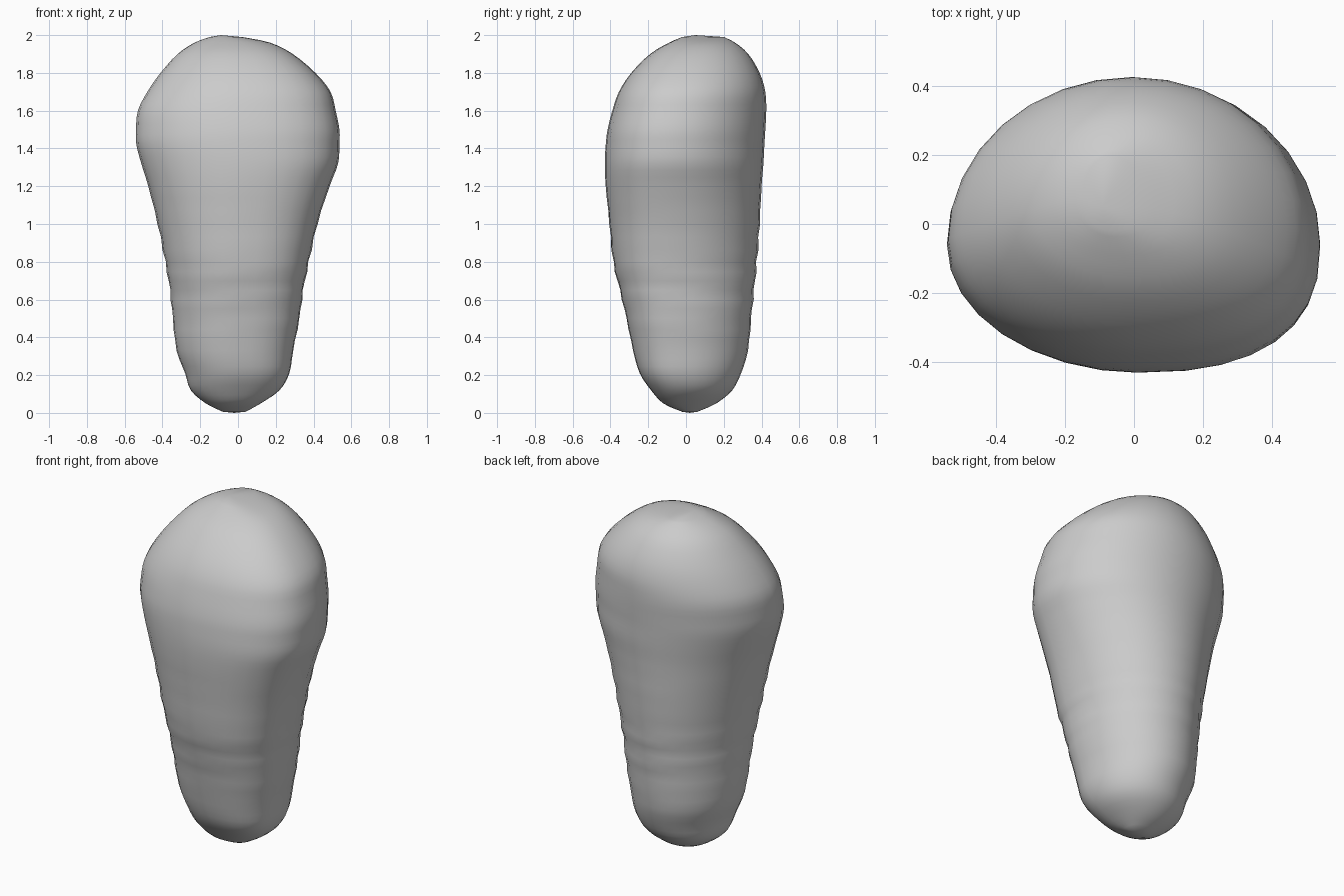
import bpy, bmesh, math

if "Cube" in bpy.data.objects:
    bpy.data.objects.remove(bpy.data.objects["Cube"])

SIDES = 32
STEPS = 3

# Profile: z, x min, x max, y min, y max
PROFILE = [
    (0.006, -0.08, 0.04, -0.02, 0.06),
    (0.05, -0.17, 0.12, -0.12, 0.16),
    (0.12, -0.25, 0.22, -0.185, 0.245),
    (0.21, -0.28, 0.272, -0.245, 0.292),
    (0.33, -0.325, 0.292, -0.28, 0.328),
    (0.50, -0.345, 0.325, -0.315, 0.345),
    (0.65, -0.36, 0.345, -0.35, 0.36),
    (0.80, -0.385, 0.375, -0.385, 0.375),
    (1.00, -0.425, 0.42, -0.405, 0.39),
    (1.20, -0.475, 0.485, -0.425, 0.40),
    (1.32, -0.512, 0.53, -0.43, 0.41),
    (1.42, -0.538, 0.537, -0.425, 0.415),
    (1.50, -0.54, 0.537, -0.415, 0.42),
    (1.60, -0.53, 0.517, -0.39, 0.425),
    (1.70, -0.48, 0.49, -0.355, 0.42),
    (1.80, -0.41, 0.41, -0.29, 0.39),
    (1.90, -0.32, 0.29, -0.19, 0.33),
    (1.96, -0.23, 0.17, -0.09, 0.26),
    (1.99, -0.15, 0.02, -0.02, 0.20),
]


def spline(a, b, c, d, t):
    return b + 0.5 * t * (c - a + t * (2*a - 5*b + 4*c - d + t * (3*(b - c) + d - a)))


def rows():
    last = len(PROFILE) - 1
    for i in range(last):
        quad = [PROFILE[max(0, min(last, i + k))] for k in (-1, 0, 1, 2)]
        for s in range(STEPS):
            yield [spline(*v, s / STEPS) for v in zip(*quad)]
    yield PROFILE[-1]


def ring(bm, z, x0, x1, y0, y1):
    cx, cy = (x0 + x1) / 2, (y0 + y1) / 2 - 0.07 * (y1 - y0)
    # Shallow slanting ripples along the narrow part
    fade = max(0.0, 1 - ((z - 0.72) / 0.45) ** 2)
    out = []
    for i in range(SIDES):
        a = math.tau * i / SIDES
        c, s = math.cos(a), math.sin(a)
        # The front right corner is squarer than the rest
        p = 2 / 2.5 if c > 0 and s < 0 else 1.0
        u, v = math.copysign(abs(c) ** p, c), math.copysign(abs(s) ** p, s)
        k = 1 + 0.011 * fade * math.sin(math.tau * z / 0.14 + 1.2 * math.sin(2 * a))
        rx = x1 - cx if u > 0 else cx - x0
        ry = y1 - cy if v > 0 else cy - y0
        out.append(bm.verts.new((cx + rx * u * k, cy + ry * v * k, z)))
    return out


# Rounded, tapering lump lofted from rings
bm = bmesh.new()
rings = [ring(bm, *r) for r in rows()]
for lo, hi in zip(rings, rings[1:]):
    for i in range(SIDES):
        j = (i + 1) % SIDES
        bm.faces.new((lo[i], lo[j], hi[j], hi[i]))

# Close both ends with shallow tips
bottom = bm.verts.new((-0.02, 0.02, 0))
top = bm.verts.new((-0.09, 0.05, 2))
for i in range(SIDES):
    j = (i + 1) % SIDES
    bm.faces.new((bottom, rings[0][j], rings[0][i]))
    bm.faces.new((top, rings[-1][i], rings[-1][j]))

bmesh.ops.recalc_face_normals(bm, faces=bm.faces)
for f in bm.faces:
    f.smooth = True
mesh = bpy.data.meshes.new("tapered_body")
bm.to_mesh(mesh)
bm.free()
body = bpy.data.objects.new("tapered_body", mesh)
bpy.context.collection.objects.link(body)
